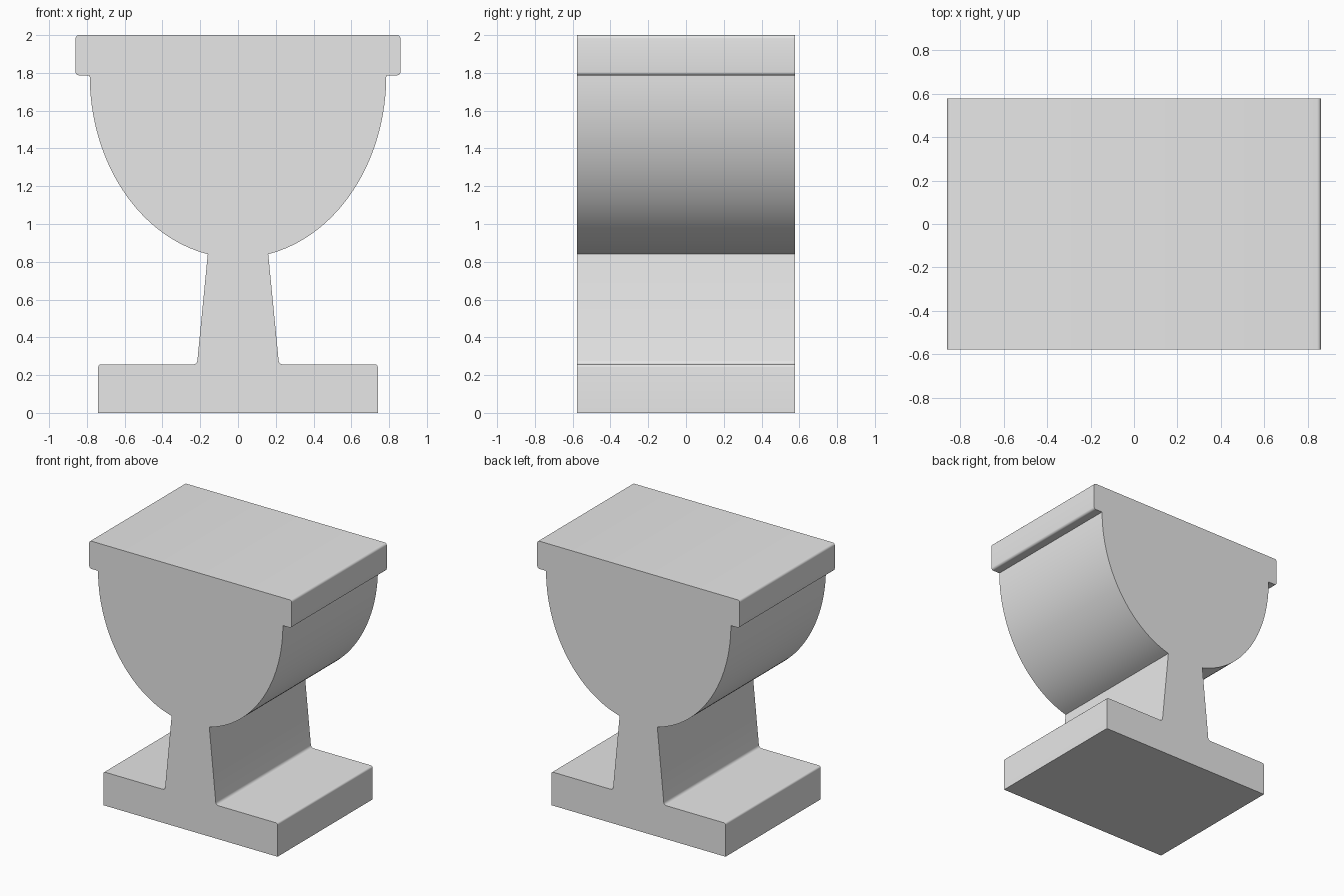
import bpy
import bmesh
from math import cos, sin, pi, asin, radians
from mathutils import Vector

cube = bpy.data.objects.get("Cube")
if cube:
    bpy.data.objects.remove(cube, do_unlink=True)

DEPTH = 1.154
BOWL_A, BOWL_B, BOWL_Z = 0.785, 0.967, 1.787
STEM_TOP = 0.16


def fillet(before, corner, after, radius, steps=5):
    """Points rounding a corner between two neighbouring points."""
    c = Vector(corner)
    u = (Vector(before) - c).normalized()
    v = (Vector(after) - c).normalized()
    half = u.angle(v) / 2
    start, end = c + u * radius, c + v * radius
    centre = c + (u + v).normalized() * (radius / cos(half))
    p, q = start - centre, end - centre
    sweep = p.angle(q)
    return [centre + (p * sin((1 - i / steps) * sweep) + q * sin(i / steps * sweep)) / sin(sweep)
            for i in range(steps + 1)]


# Right half of the outline: foot, stem, bowl, rim
foot_low, foot_top = (0.74, 0), (0.74, 0.257)
stem_foot = (0.217, 0.257)
last = pi / 2 - asin(STEM_TOP / BOWL_A)
bowl = [Vector((BOWL_A * cos(t), BOWL_Z - BOWL_B * sin(t)))
        for t in (last * (1 - i / 32) for i in range(33))]
rim_low, rim_top = (0.86, BOWL_Z), (0.86, 2.0)

half = [Vector(foot_low)]
half += fillet(foot_low, foot_top, stem_foot, 0.015)
half += fillet(foot_top, stem_foot, bowl[0], 0.02)
half += bowl
half += fillet(bowl[-1], rim_low, rim_top, 0.018)
half += fillet(rim_low, rim_top, (0, 2), 0.018)
outline = half + [Vector((-p.x, p.y)) for p in reversed(half)]

# Extrude the outline from front to back
bm = bmesh.new()
face = bm.faces.new([bm.verts.new((p.x, -DEPTH / 2, p.y)) for p in outline])
extruded = bmesh.ops.extrude_face_region(bm, geom=[face], use_keep_orig=True)
moved = [g for g in extruded["geom"] if isinstance(g, bmesh.types.BMVert)]
bmesh.ops.translate(bm, verts=moved, vec=(0, DEPTH, 0))
bmesh.ops.recalc_face_normals(bm, faces=bm.faces)
mesh = bpy.data.meshes.new("goblet_block")
bm.to_mesh(mesh)
bm.free()

# Plain grey material
grey = bpy.data.materials.new("light grey")
grey.use_nodes = True
grey.diffuse_color = (0.8, 0.8, 0.8, 1)
grey.node_tree.nodes["Principled BSDF"].inputs["Base Color"].default_value = (0.8, 0.8, 0.8, 1)
mesh.materials.append(grey)

block = bpy.data.objects.new("goblet_block", mesh)
bpy.context.collection.objects.link(block)
bpy.ops.object.select_all(action="DESELECT")
block.select_set(True)
bpy.context.view_layer.objects.active = block
bpy.ops.object.shade_smooth_by_angle(angle=radians(30))
